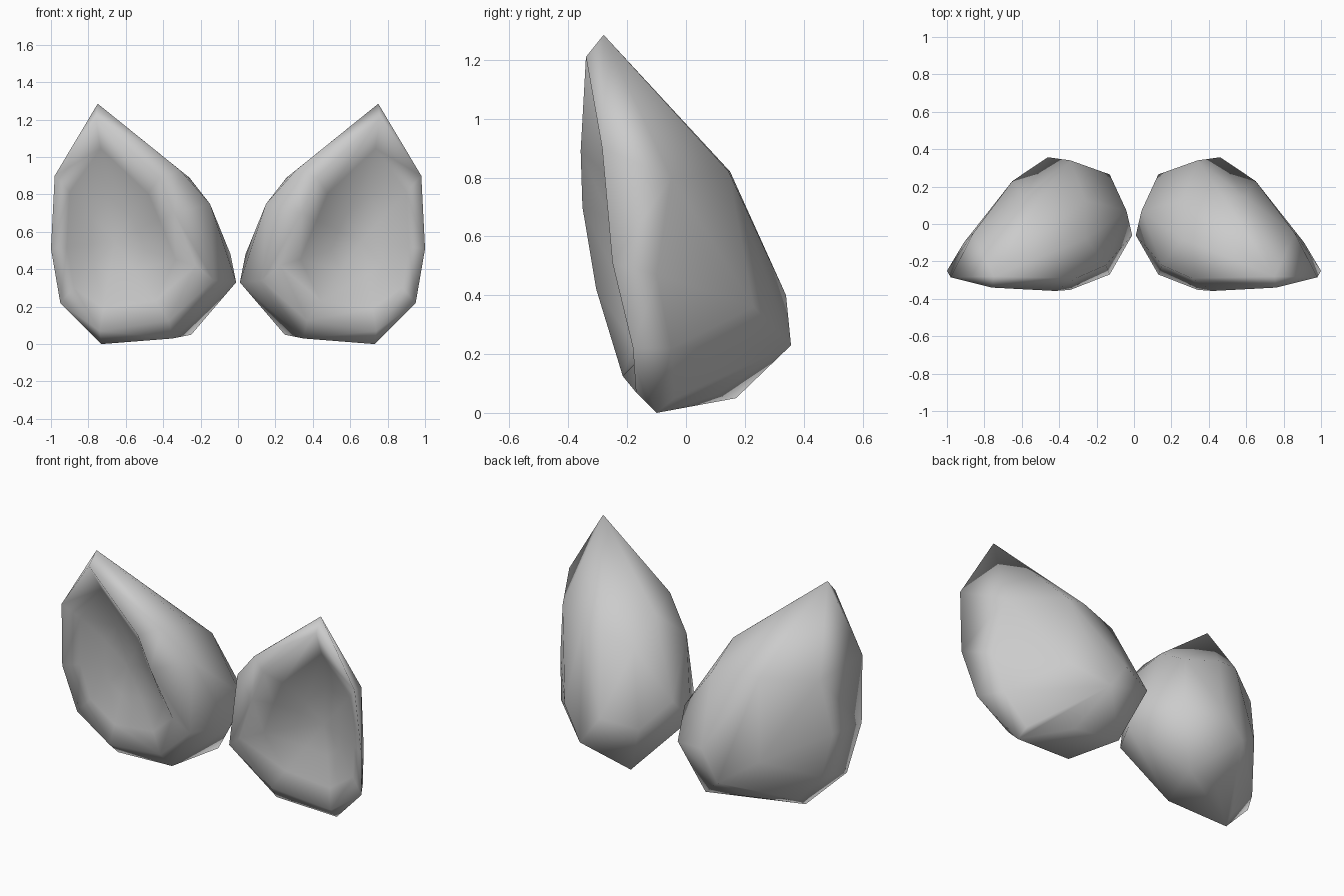
import bpy, bmesh
from mathutils import Vector

if "Cube" in bpy.data.objects:
    bpy.data.objects.remove(bpy.data.objects["Cube"])

# Rim around the scooped front, from the tip round the outer side and back up
RIM = [(.76, -.34, 1.21), (.98, -.285, .90), (1.0, -.25, .51), (.95, -.18, .22),
       (.74, -.17, .07), (.37, -.215, .125), (.225, -.305, .42),
       (.34, -.352, .70), (.42, -.358, .89)]
# Rounded back shell: tip, inner side, back, base
SHELL = [(.75, -.28, 1.285), (.31, -.29, .93), (.26, -.08, .89), (.15, -.22, .75),
         (.04, .07, .48), (.01, -.06, .33), (.13, -.27, .34), (.13, .265, .36),
         (.26, .125, .76), (.25, .17, .05), (.46, .357, .23), (.34, .34, .40),
         (.47, .15, .82), (.59, .145, .82), (.65, .23, .36), (.91, -.10, .47),
         (.86, -.05, .80), (.87, -.05, .22), (.72, -.04, .05), (.50, .10, .06),
         (.47, .19, .13), (.73, -.10, 0), (.35, -.13, .03)]
BOWL = Vector((.66, -.12, .55))       # deepest point of the scoop


def make_ear(name, side):
    bm = bmesh.new()
    rim = [bm.verts.new(p) for p in RIM]
    for p in SHELL:
        bm.verts.new(p)
    # Convex outer shell
    bmesh.ops.convex_hull(bm, input=bm.verts[:])
    # Open the front inside the rim
    front = [f for f in bm.faces if all(v in rim for v in f.verts)]
    bmesh.ops.delete(bm, geom=front, context='FACES')
    loose = [v for v in bm.verts if not v.link_faces]
    bmesh.ops.delete(bm, geom=loose, context='VERTS')
    edges = [e for e in bm.edges if e.is_boundary]
    # Scoop: rings stepping inwards and back, closed at the deepest point
    for pull, sink in ((.25, .4), (.5, .65)):
        ext = bmesh.ops.extrude_edge_only(bm, edges=edges)["geom"]
        for v in [g for g in ext if isinstance(g, bmesh.types.BMVert)]:
            v.co.x += (BOWL.x - v.co.x) * pull
            v.co.z += (BOWL.z - v.co.z) * pull
            v.co.y += (BOWL.y - v.co.y) * sink
        edges = [g for g in ext if isinstance(g, bmesh.types.BMEdge) and g.is_boundary]
    centre = bm.verts.new(BOWL)
    for e in edges:
        bm.faces.new((e.verts[0], e.verts[1], centre))
    for v in bm.verts:
        v.co.x *= side
    bmesh.ops.recalc_face_normals(bm, faces=bm.faces[:])
    for f in bm.faces:
        f.smooth = True
    mesh = bpy.data.meshes.new(name)
    bm.to_mesh(mesh)
    bm.free()
    ob = bpy.data.objects.new(name, mesh)
    bpy.context.collection.objects.link(ob)


make_ear("right_ear", 1)
make_ear("left_ear", -1)
